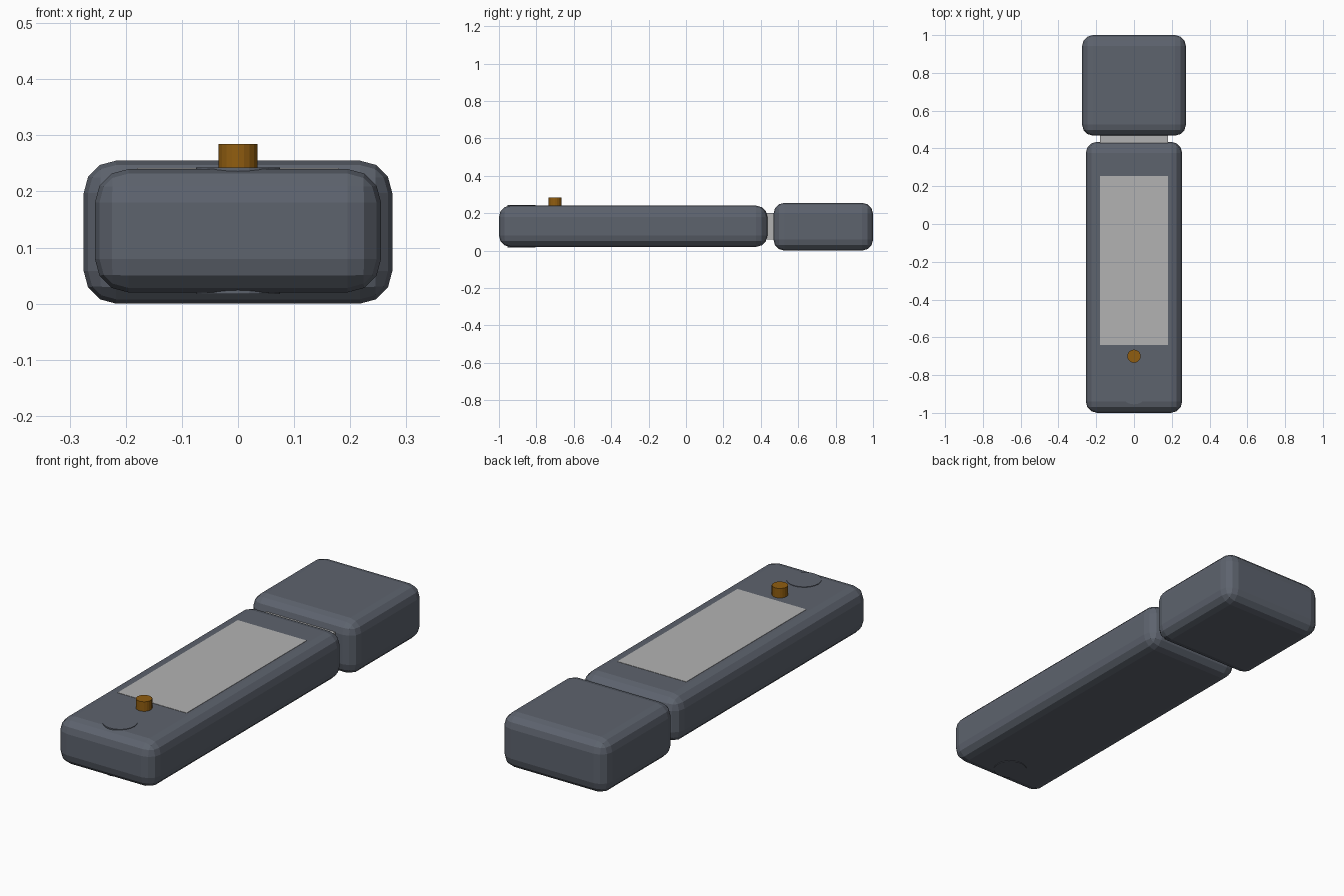
import bpy

if "Cube" in bpy.data.objects:
    bpy.data.objects.remove(bpy.data.objects["Cube"])


def material(name, color):
    m = bpy.data.materials.new(name)
    m.diffuse_color = (*color, 1)
    m.use_nodes = True
    m.node_tree.nodes["Principled BSDF"].inputs["Base Color"].default_value = m.diffuse_color
    return m


def block(name, lo, hi, bevel=0.0, mat=None):
    """Box between two corners, optionally with rounded edges."""
    bpy.ops.mesh.primitive_cube_add(size=1, location=[(a + b) / 2 for a, b in zip(lo, hi)])
    ob = bpy.context.object
    ob.name = name
    ob.scale = [b - a for a, b in zip(lo, hi)]
    bpy.ops.object.transform_apply(location=False, rotation=False, scale=True)
    if bevel:
        mod = ob.modifiers.new("rounded_edges", 'BEVEL')
        mod.width = bevel
        mod.segments = 3
    if mat:
        ob.data.materials.append(mat)
    return ob


def disc(name, radius, y, z0, z1, sides, mat):
    """Upright cylinder on the centre line."""
    bpy.ops.mesh.primitive_cylinder_add(vertices=sides, radius=radius, depth=z1 - z0,
                                        location=(0, y, (z0 + z1) / 2))
    ob = bpy.context.object
    ob.name = name
    ob.data.materials.append(mat)
    return ob


slate = material("slate", (0.11, 0.125, 0.155))
amber = material("amber", (0.28, 0.11, 0.005))
silver = material("silver", (0.45, 0.45, 0.45))

# Main body and protective cap
block("body", (-0.255, -1.0, 0.02), (0.255, 0.435, 0.24), 0.06, slate)
block("cap", (-0.275, 0.468, 0.0), (0.275, 1.0, 0.255), 0.058, slate)

# Metal plug bridging the gap into the cap
block("plug", (-0.18, 0.40, 0.06), (0.18, 0.80, 0.20), mat=silver)

# Thin label on the top face
block("label", (-0.18, -0.64, 0.236), (0.18, 0.255, 0.2415), mat=silver)

# Indicator light and the keyring plug that barely stands proud of the body
disc("indicator_light", 0.035, -0.70, 0.23, 0.285, 20, amber)
disc("keyring_plug", 0.075, -0.88, 0.0175, 0.2425, 24, slate)
